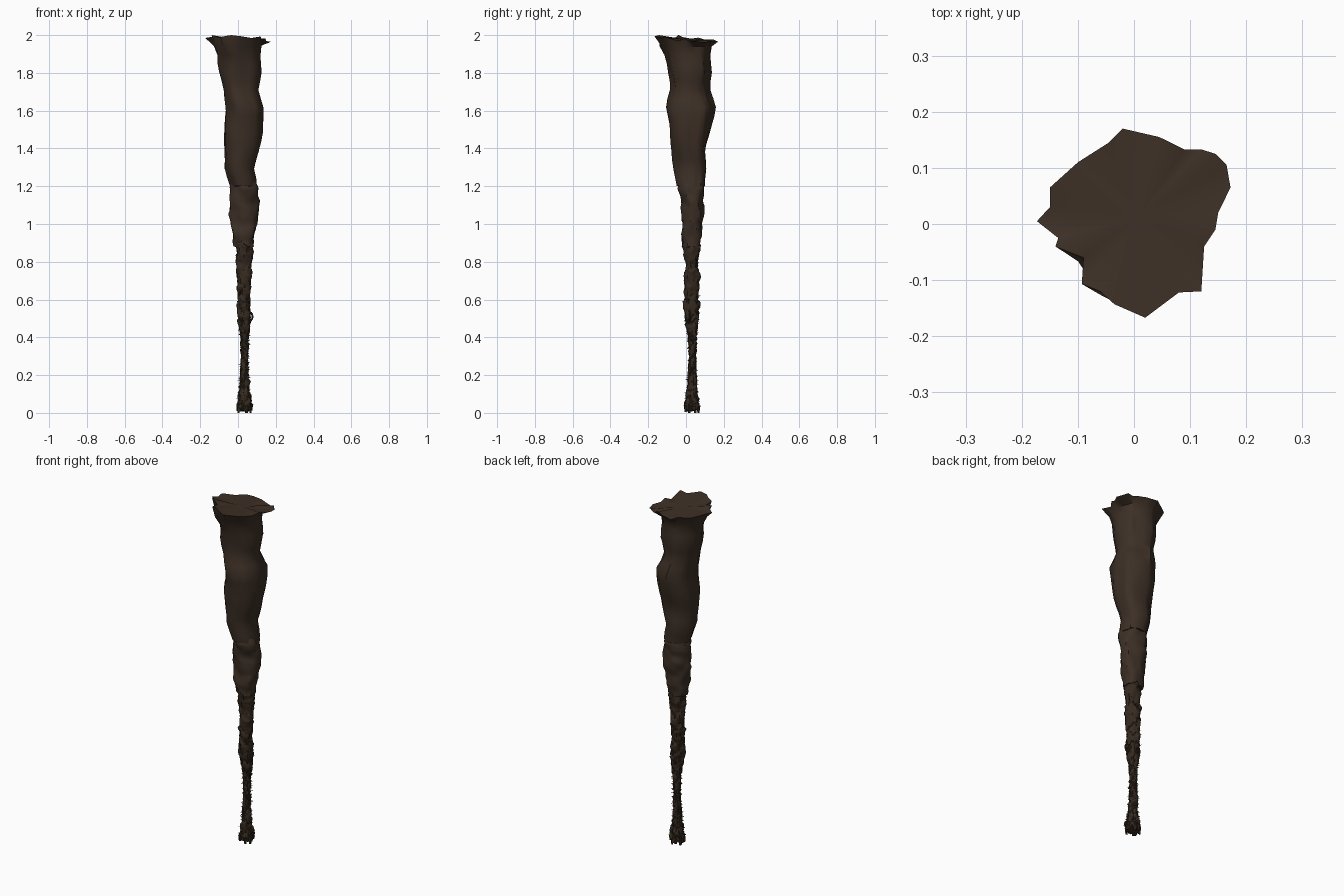
import bpy
import bmesh
import math
import random
from mathutils import Vector, noise

random.seed(7)
if "Cube" in bpy.data.objects:
    bpy.data.objects.remove(bpy.data.objects["Cube"], do_unlink=True)


def make_material(name, colour):
    mat = bpy.data.materials.new(name)
    mat.use_nodes = True
    mat.diffuse_color = (*colour, 1)
    shader = mat.node_tree.nodes["Principled BSDF"]
    shader.inputs["Base Color"].default_value = (*colour, 1)
    shader.inputs["Roughness"].default_value = 0.9
    return mat


bark = make_material("bark brown", (0.046, 0.029, 0.019))
root = make_material("dark root brown", (0.036, 0.023, 0.014))

# Silhouette rows: height, x min, x max, y min, y max
upper_rows = [
    (1.94, -.125, .125, -.13, .14), (1.89, -.10, .115, -.11, .13),
    (1.80, -.10, .115, -.10, .13), (1.70, -.08, .10, -.08, .115),
    (1.61, -.07, .14, -.10, .15), (1.50, -.075, .135, -.09, .14),
    (1.40, -.07, .115, -.075, .11), (1.30, -.07, .085, -.06, .11),
    (1.25, -.055, .10, -.055, .105), (1.20, -.04, .105, -.045, .10),
]
middle_rows = [
    (1.23, -.03, .09, -.03, .08), (1.19, -.04, .11, -.04, .10),
    (1.10, -.045, .11, -.022, .095), (1.00, -.035, .105, -.015, .085),
    (0.94, -.03, .09, -.025, .085), (0.88, -.02, .085, -.02, .075),
]
lower_rows = [
    (0.91, -.01, .07, -.005, .06), (0.88, -.015, .08, -.015, .07),
    (0.80, -.01, .075, 0, .062), (0.70, -.003, .07, -.008, .07),
    (0.60, 0, .062, -.008, .068), (0.50, -.002, .068, -.005, .068),
    (0.40, .012, .055, .012, .058), (0.30, .016, .052, .017, .052),
    (0.20, .012, .055, .012, .055), (0.10, .006, .063, .004, .06),
    (0.04, -.006, .076, -.01, .07), (0.015, .002, .068, 0, .062),
]
# Ragged flared rim, counter-clockwise plan outline
rim = [
    (.172, .065), (.165, .105), (.145, .125), (.12, .133), (.09, .133),
    (.045, .155), (-.02, .17), (-.045, .145), (-.10, .11), (-.15, .065),
    (-.15, .03), (-.173, .005), (-.135, -.025), (-.14, -.04), (-.09, -.06),
    (-.093, -.107), (-.06, -.12), (-.035, -.143), (.02, -.167),
    (.08, -.122), (.12, -.12), (.125, -.04), (.145, -.01), (.15, .02),
]


def section(rows, z):
    """Interpolated centre and half widths at height z."""
    for a, b in zip(rows, rows[1:]):
        if z >= b[0]:
            break
    t = min(1, max(0, (a[0] - z) / (a[0] - b[0])))
    x0, x1, y0, y1 = (p + (q - p) * t for p, q in zip(a[1:], b[1:]))
    return (x0 + x1) / 2, (y0 + y1) / 2, (x1 - x0) / 2, (y1 - y0) / 2


def finish(name, bm, mat, angle):
    bmesh.ops.recalc_face_normals(bm, faces=bm.faces)
    mesh = bpy.data.meshes.new(name)
    bm.to_mesh(mesh)
    bm.free()
    mesh.materials.append(mat)
    obj = bpy.data.objects.new(name, mesh)
    bpy.context.collection.objects.link(obj)
    bpy.ops.object.select_all(action="DESELECT")
    obj.select_set(True)
    bpy.context.view_layer.objects.active = obj
    bpy.ops.object.shade_smooth_by_angle(angle=math.radians(angle))
    return obj


def bridge(bm, a, b):
    n = len(a)
    for i in range(n):
        bm.faces.new((a[i], a[(i + 1) % n], b[(i + 1) % n], b[i]))


def trunk(name, rows, mat, sides, rings, rough, grain, angle, flare=None):
    """Loft noisy rings down the silhouette, with an optional flared top."""
    bm = bmesh.new()
    loops = []
    if flare:
        loops.append([bm.verts.new((x, y, 1.985 - x * .06 - y * .06
                                    + random.uniform(-.012, .008)))
                      for x, y in flare])
        top = max(loops[0], key=lambda v: v.co.z)
        top.co.z = 2.0
    angles = [math.atan2(y, x) for x, y in flare] if flare else [
        math.tau * i / sides for i in range(sides)]
    z0, z1 = rows[0][0], rows[-1][0]
    for k in range(rings + 1):
        z = z0 + (z1 - z0) * k / rings
        cx, cy, rx, ry = section(rows, z)
        loop = []
        for a in angles:
            d = Vector((math.cos(a), math.sin(a), 0))
            n = noise.noise(Vector((d.x * 1.6, d.y * 1.6, z * grain)))
            n += .5 * noise.noise(Vector((d.x * 4, d.y * 4, z * grain * 2)))
            s = 1 + rough * n
            loop.append(bm.verts.new((cx + d.x * rx * s, cy + d.y * ry * s,
                                      z + rough * .02 * n)))
        loops.append(loop)
    for a, b in zip(loops, loops[1:]):
        bridge(bm, a, b)
    # Closed ends with a centre point
    for loop, dz in ((loops[0], -.005), (loops[-1], -.008)):
        mid = sum((v.co for v in loop), Vector()) / len(loop)
        hub = bm.verts.new(mid + Vector((0, 0, dz)))
        for i in range(len(loop)):
            bm.faces.new((loop[i], loop[(i + 1) % len(loop)], hub))
    return finish(name, bm, mat, angle)


trunk("upper_sheath", upper_rows, bark, 24, 16, .16, 5, 50, rim)
trunk("middle_sheath", middle_rows, bark, 28, 26, .20, 14, 45)
trunk("lower_stem", lower_rows, root, 24, 130, .38, 26, 40)


# Thin roots winding round the stem
def winding_root(name, z_top, z_bottom, turns, phase, thick, spread):
    curve = bpy.data.curves.new(name, "CURVE")
    curve.dimensions = "3D"
    curve.bevel_depth = thick
    curve.bevel_resolution = 0
    curve.resolution_u = 2
    curve.use_fill_caps = True
    spline = curve.splines.new("POLY")
    steps = 60
    spline.points.add(steps)
    for i, p in enumerate(spline.points):
        t = i / steps
        z = z_top + (z_bottom - z_top) * t
        cx, cy, rx, ry = section(lower_rows, z)
        a = phase + math.tau * turns * t + random.uniform(-.25, .25)
        s = spread * random.uniform(.88, 1.1)
        p.co = (cx + math.cos(a) * rx * s, cy + math.sin(a) * ry * s,
                z + random.uniform(-.005, .005), 1)
        p.radius = random.uniform(.7, 1.2)
    curve.materials.append(root)
    obj = bpy.data.objects.new(name, curve)
    bpy.context.collection.objects.link(obj)


for i in range(7):
    turns = random.choice((-1, 1)) * random.uniform(1.5, 4)
    winding_root(f"winding_root_{i + 1}", random.uniform(.55, .85),
                 random.uniform(.02, .06), turns, i * .9, .004, .94)

# Loose loop standing off the stem
loop_curve = bpy.data.curves.new("loose_loop", "CURVE")
loop_curve.dimensions = "3D"
loop_curve.bevel_depth = .005
loop_curve.bevel_resolution = 0
loop_spline = loop_curve.splines.new("POLY")
loop_spline.points.add(8)
for i, p in enumerate(loop_spline.points):
    a = math.pi * (i / 8 - .5)
    p.co = (.05 + .027 * math.cos(a), .02, .51 + .028 * math.sin(a), 1)
loop_curve.materials.append(root)
bpy.context.collection.objects.link(
    bpy.data.objects.new("loose_loop", loop_curve))

# Short bristles along the stem, denser towards the foot
bm = bmesh.new()
for _ in range(260):
    z = .02 + .6 * random.random() ** 1.3
    cx, cy, rx, ry = section(lower_rows, z)
    a = random.uniform(0, math.tau)
    out = Vector((math.cos(a), math.sin(a), random.uniform(-.5, .7)))
    base = Vector((cx + out.x * rx * .85, cy + out.y * ry * .85, z))
    side = Vector((-out.y, out.x, 0)) * .003
    up = Vector((0, 0, .004))
    ring = [bm.verts.new(base + o) for o in (side, up, -side, -up)]
    tip_at = base + out * random.uniform(.008, .018)
    tip_at.z = max(tip_at.z, .004)
    tip = bm.verts.new(tip_at)
    for i in range(4):
        bm.faces.new((ring[i], ring[(i + 1) % 4], tip))
finish("bristles", bm, root, 30)

# Frayed ends spreading at the foot
bm = bmesh.new()
for i in range(16):
    a = math.tau * i / 16 + random.uniform(-.15, .15)
    d = Vector((math.cos(a), math.sin(a), 0))
    side = Vector((-d.y, d.x, 0)) * .008
    start = Vector((.034, .031, .09)) + d * .018
    mid = Vector((.034, .031, .04)) + d * .036
    end = Vector((.034, .031, random.uniform(0, .02))) + d * .036
    loops = [[bm.verts.new(c + o) for o in (side, d * .006, -side, -d * .006)]
             for c in (start, mid, end)]
    bridge(bm, loops[0], loops[1])
    bridge(bm, loops[1], loops[2])
    bm.faces.new(loops[0])
    bm.faces.new(loops[2])
finish("frayed_foot", bm, root, 40)
